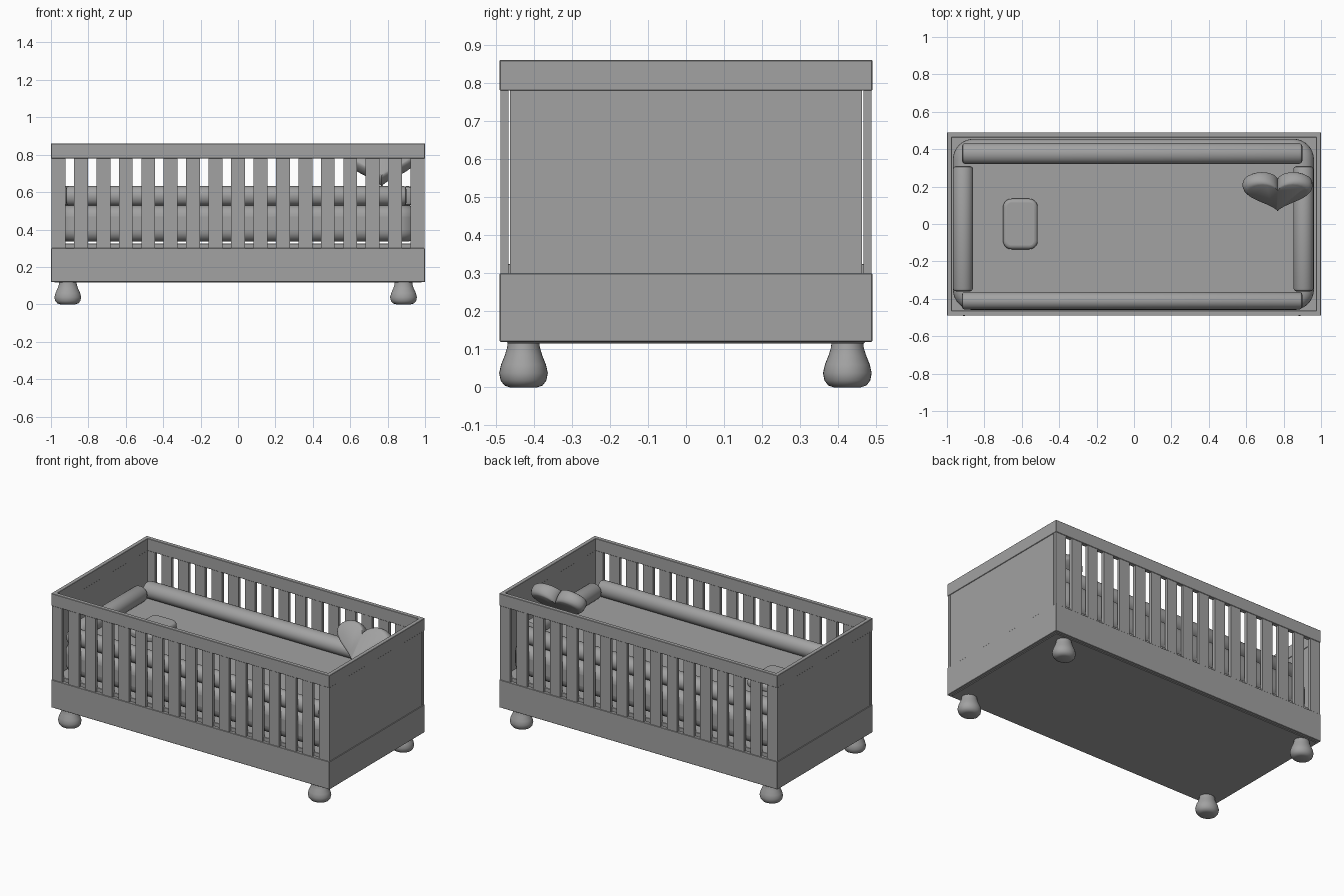
import bpy, bmesh
from math import sin, cos, pi, radians

cube = bpy.data.objects.get("Cube")
if cube:
    bpy.data.objects.remove(cube, do_unlink=True)

GREY = (0.36, 0.36, 0.36, 1)
grey = bpy.data.materials.new("plain_grey")
grey.use_nodes = True
grey.diffuse_color = GREY
grey.node_tree.nodes["Principled BSDF"].inputs["Base Color"].default_value = GREY


def finish(name, bm, bevel=0, segments=3, smooth=False):
    """Turn a bmesh into a named object with optional rounded edges."""
    bmesh.ops.recalc_face_normals(bm, faces=bm.faces)
    mesh = bpy.data.meshes.new(name)
    bm.to_mesh(mesh)
    bm.free()
    mesh.materials.append(grey)
    ob = bpy.data.objects.new(name, mesh)
    bpy.context.collection.objects.link(ob)
    if bevel:
        mod = ob.modifiers.new("rounding", 'BEVEL')
        mod.width, mod.segments = bevel, segments
        mod.limit_method, mod.angle_limit = 'ANGLE', radians(35)
    if smooth:
        bpy.ops.object.select_all(action='DESELECT')
        ob.select_set(True)
        bpy.context.view_layer.objects.active = ob
        bpy.ops.object.shade_smooth_by_angle(angle=radians(40))
    return ob


def box(name, x, y, z, bevel=0.002, segments=1, corner=0, smooth=False):
    """Box from (min, max) ranges; corner rounds the upright edges."""
    bm = bmesh.new()
    bmesh.ops.create_cube(bm, size=1)
    for v in bm.verts:
        for i, (low, high) in enumerate((x, y, z)):
            v.co[i] = low if v.co[i] < 0 else high
    if corner:
        upright = [e for e in bm.edges
                   if abs(e.verts[0].co.z - e.verts[1].co.z) > 0.001]
        bmesh.ops.bevel(bm, geom=upright, offset=corner, segments=8,
                        profile=0.5, affect='EDGES')
    return finish(name, bm, bevel, segments, smooth)


def loft(name, rings, smooth=True):
    """Skin a list of equal-length point rings and cap both ends."""
    bm = bmesh.new()
    loops = [[bm.verts.new(p) for p in ring] for ring in rings]
    n = len(loops[0])
    for a, b in zip(loops, loops[1:]):
        for i in range(n):
            j = (i + 1) % n
            bm.faces.new((a[i], a[j], b[j], b[i]))
    bm.faces.new(loops[0])
    bm.faces.new(loops[-1])
    return finish(name, bm, smooth=smooth)


# Frame: outer size and wall thickness
X, Y, T = 1.0, 0.49, 0.027
LOW, SILL, RAIL, TOP = 0.12, 0.30, 0.78, 0.86

for side, s in (("front", -1), ("back", 1)):
    wall = sorted((s * Y, s * (Y - T)))
    box(f"{side}_lower_panel", (-X, X), wall, (LOW, SILL))
    box(f"{side}_top_rail", (-X, X), wall, (RAIL, TOP))
    inset = sorted((s * (Y - 0.003), s * (Y - T + 0.003)))
    for i in range(-7, 8):
        mid = i * 0.12
        box(f"{side}_slat", (mid - 0.037, mid + 0.037), inset, (SILL, RAIL), 0)
    for e in (-1, 1):
        post = sorted((e * 0.923, e * (X - 0.003)))
        box(f"{side}_corner_post", post, inset, (SILL, RAIL), 0)

for side, s in (("right", -1), ("left", 1)):
    wall = sorted((s * X, s * (X - T)))
    span = (-Y + T, Y - T)
    box(f"{side}_lower_panel", wall, (-Y, Y), (LOW, SILL))
    box(f"{side}_top_rail", wall, (-Y, Y), (RAIL, TOP))
    panel = sorted((s * (X - 0.004), s * (X - T + 0.003)))
    box(f"{side}_end_panel", panel, span, (SILL, RAIL), 0)

box("bed_base", (-X + 0.02, X - 0.02), (-Y + 0.02, Y - 0.02), (0.116, 0.325))

# Mattress and pillow
box("mattress", (-0.968, 0.962), (-0.46, 0.455), (0.335, 0.53),
    0.06, 6, 0.11, True)
box("pillow", (-0.70, -0.515), (-0.135, 0.135), (0.52, 0.575),
    0.02, 4, 0.045, True)


# Padded rolls lying around the mattress edge
def roll(name, start, end, centre, radius, along_x):
    rings = []
    ease = radius * 0.3
    for t, r in ((start, 0.7), (start + ease * 0.3, 0.9), (start + ease, 1),
                 (end - ease, 1), (end - ease * 0.3, 0.9), (end, 0.7)):
        ring = []
        for k in range(32):
            a = k * pi / 16
            side, up = centre + radius * r * cos(a), 0.58 + 0.052 * r * sin(a)
            ring.append((t, side, up) if along_x else (side, t, up))
        rings.append(ring)
    loft(name, rings)


roll("front_bumper_roll", -0.92, 0.90, -0.41, 0.047, True)
roll("back_bumper_roll", -0.92, 0.90, 0.377, 0.056, True)
roll("right_bumper_roll", -0.36, 0.31, -0.914, 0.054, False)
roll("left_bumper_roll", -0.36, 0.31, 0.906, 0.054, False)

# Heart cushion, leaning back
W, H, D = 0.375, 0.26, 0.085
outline = []
for k in range(48):
    a = 2 * pi * k / 48
    h = 13 * cos(a) - 5 * cos(2 * a) - 2 * cos(3 * a) - cos(4 * a)
    outline.append((sin(a) ** 3 * W / 2, (h + 2.5) * H / 29))
rings = []
for depth, size in ((-0.5, 0.84), (-0.45, 0.91), (-0.32, 0.97), (-0.12, 1),
                    (0.12, 1), (0.32, 0.97), (0.45, 0.91), (0.5, 0.84)):
    rings.append([(px * size, py * size, depth * D) for px, py in outline])
heart = loft("heart_cushion", rings)
heart.location = (0.768, 0.172, 0.742)
heart.rotation_euler = (radians(50), 0, 0)

# Turned feet
profile = ((0, 0.035), (0.005, 0.05), (0.018, 0.06), (0.038, 0.064),
           (0.06, 0.059), (0.085, 0.049), (0.105, 0.043), (0.125, 0.041))
for fx in (-0.91, 0.885):
    for fy in (-0.427, 0.424):
        loft("foot", [[(fx + 1.12 * r * cos(k * pi / 16),
                        fy + r * sin(k * pi / 16), z) for k in range(32)]
                      for z, r in profile])
